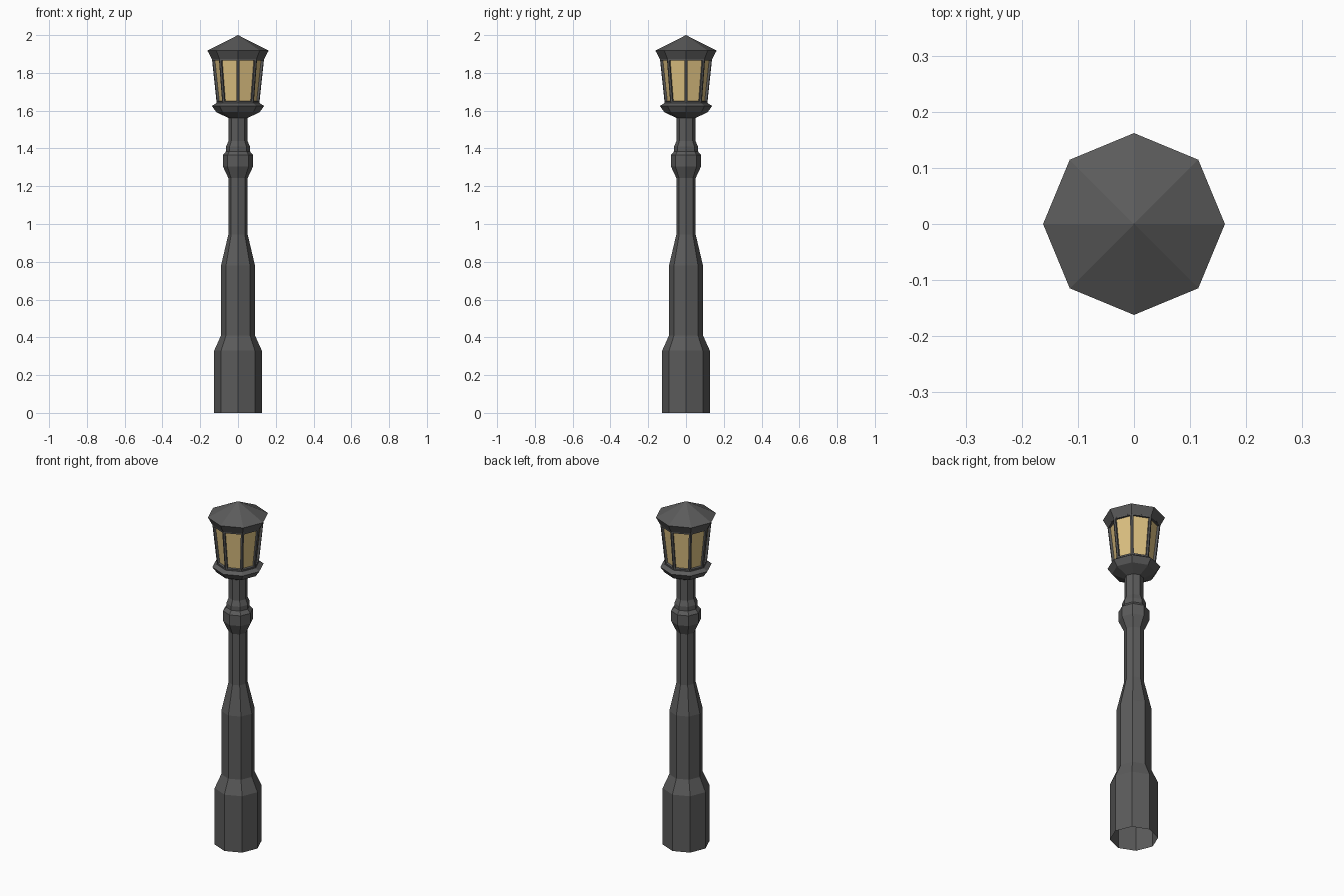
import bpy, bmesh, math

if "Cube" in bpy.data.objects:
    bpy.data.objects.remove(bpy.data.objects["Cube"])

SIDES = 8


def material(name, rgb):
    m = bpy.data.materials.new(name)
    m.diffuse_color = (*rgb, 1)
    m.use_nodes = True
    m.node_tree.nodes["Principled BSDF"].inputs["Base Color"].default_value = m.diffuse_color
    return m


iron = material("dark_iron", (0.105, 0.105, 0.105))
glass = material("warm_glass", (0.72, 0.53, 0.22))


def lathe(name, profile, panes=False):
    """Turn (radius, z) points into an eight-sided shell; radius 0 makes a tip."""
    bm = bmesh.new()
    rings = []
    for r, z in profile:
        if r == 0:
            rings.append([bm.verts.new((0, 0, z))] * SIDES)
        else:
            rings.append([bm.verts.new((r * math.cos(i * math.tau / SIDES),
                                        r * math.sin(i * math.tau / SIDES), z))
                          for i in range(SIDES)])
    for low, high in zip(rings, rings[1:]):
        for i in range(SIDES):
            j = (i + 1) % SIDES
            corners = [low[i], low[j], high[j], high[i]]
            bm.faces.new(list(dict.fromkeys(corners)))
    bm.normal_update()
    if panes:
        # inset each wall as a window frame, then sink the pane
        walls = list(bm.faces)
        bmesh.ops.inset_individual(bm, faces=walls, thickness=0.013)
        bmesh.ops.inset_individual(bm, faces=walls, thickness=0.001, depth=-0.012)
        for f in walls:
            f.material_index = 1
    mesh = bpy.data.meshes.new(name)
    bm.to_mesh(mesh)
    bm.free()
    mesh.materials.append(iron)
    if panes:
        mesh.materials.append(glass)
    ob = bpy.data.objects.new(name, mesh)
    bpy.context.collection.objects.link(ob)
    return ob


# Post: plinth, shaft, collar and neck, open at the bottom
lathe("post", [(0.126, 0), (0.126, 0.33), (0.09, 0.41), (0.09, 0.78),
               (0.051, 0.945), (0.051, 1.243), (0.08, 1.305), (0.08, 1.365),
               (0.063, 1.385), (0.063, 1.41), (0.05, 1.44), (0.05, 1.565)])

# Lantern tray
lathe("lantern_base", [(0.048, 1.56), (0.115, 1.592), (0.138, 1.625),
                       (0.115, 1.64), (0, 1.64)])

# Glazed cage, flaring upward
lathe("lantern_cage", [(0.113, 1.64), (0.138, 1.875)], panes=True)

# Roof with sloping eave
lathe("roof", [(0, 1.873), (0.138, 1.873), (0.162, 1.918), (0, 2.0)])
